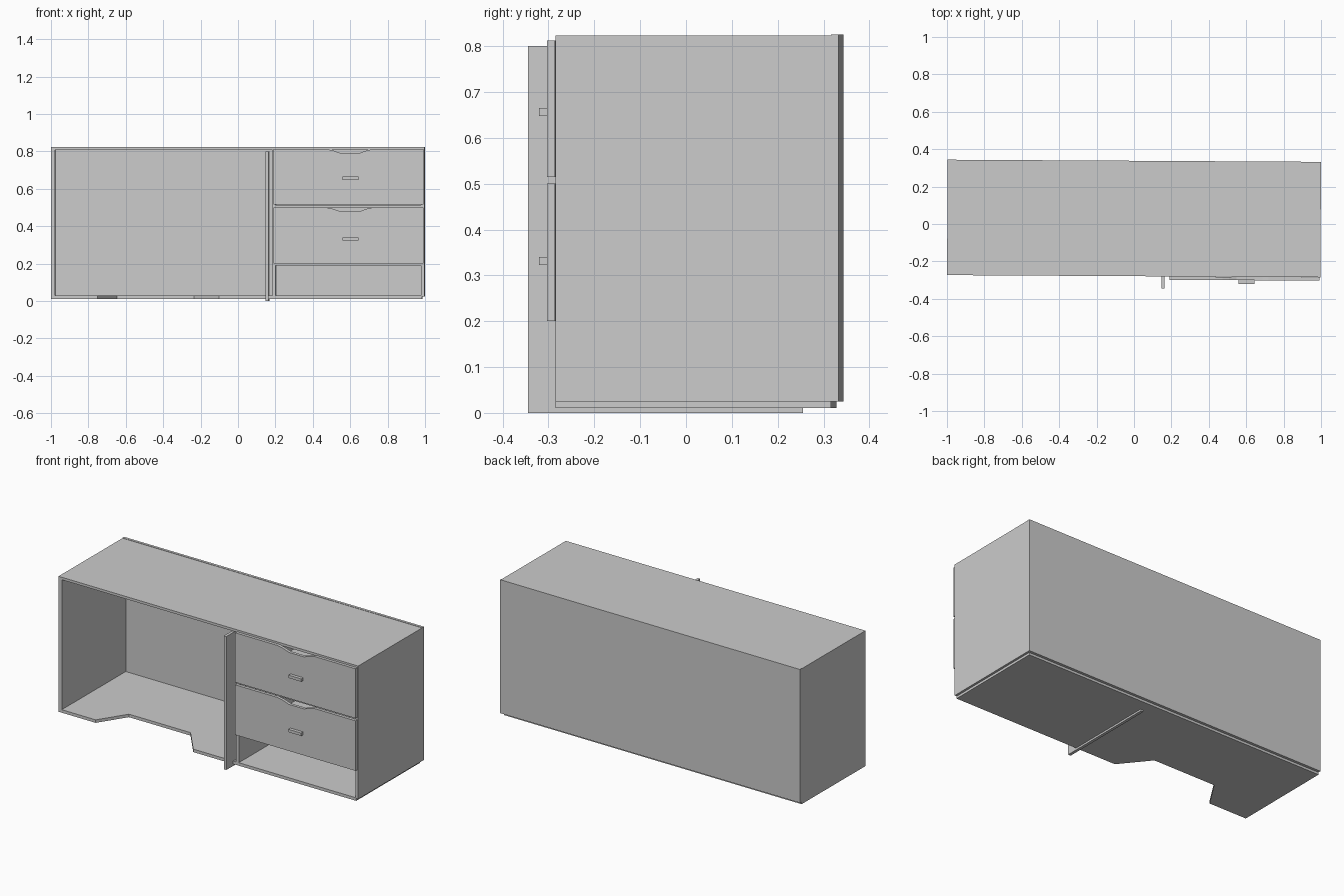
import bpy, bmesh

if "Cube" in bpy.data.objects:
    bpy.data.objects.remove(bpy.data.objects["Cube"])

TILT = -0.0058  # the whole cabinet sits very slightly turned


def finish(name, bm):
    bmesh.ops.recalc_face_normals(bm, faces=bm.faces)
    mesh = bpy.data.meshes.new(name)
    bm.to_mesh(mesh)
    bm.free()
    ob = bpy.data.objects.new(name, mesh)
    ob.rotation_euler.z = TILT
    bpy.context.collection.objects.link(ob)
    return ob


def extrude(name, outline, offset):
    """Extrude a closed outline of 3D points along an offset."""
    bm = bmesh.new()
    face = bm.faces.new([bm.verts.new(p) for p in outline])
    ext = bmesh.ops.extrude_face_region(bm, geom=[face])
    verts = [g for g in ext["geom"] if isinstance(g, bmesh.types.BMVert)]
    bmesh.ops.translate(bm, verts=verts, vec=offset)
    return finish(name, bm)


def box(name, x0, x1, y0, y1, z0, z1):
    return extrude(name, [(x0, y0, z0), (x1, y0, z0), (x1, y1, z0), (x0, y1, z0)],
                   (0, 0, z1 - z0))


W, FRONT, BACK = 0.998, -0.279, 0.338
INNER = 0.322  # front of the back panel

# Case
box("top_panel", -W, W, FRONT, INNER, 0.808, 0.823)
box("left_side", -W, -0.976, FRONT, INNER, 0.025, 0.808)
box("right_side", 0.979, W, FRONT, INNER, 0.025, 0.808)
box("back_panel", -W, W, INNER, BACK, 0.025, 0.825)

# Bottom with a knee cut-out in its front edge
floor_outline = [(-W, FRONT), (-0.75, FRONT), (-0.645, -0.115), (-0.235, -0.115),
                 (-0.10, FRONT), (0.985, FRONT), (0.985, INNER), (-W, INNER)]
extrude("bottom_panel", [(x, y, 0.011) for x, y in floor_outline], (0, 0, 0.018))

# Divider fin and drawer-side partition
box("divider", 0.149, 0.166, -0.344, 0.256, 0.0, 0.80)
box("drawer_partition", 0.185, 0.203, FRONT, INNER, 0.029, 0.808)

# Shelves carrying the drawers
for name, z0, z1 in (("lower_shelf", 0.19, 0.203), ("upper_shelf", 0.50, 0.514)):
    box(name, 0.203, 0.979, FRONT, INNER, z0, z1)

# Drawers: scooped front, handle and open tray
scoop = [(0.72, 0), (0.69, -0.007), (0.65, -0.021), (0.55, -0.021), (0.51, -0.007), (0.475, 0)]
for label, z0, z1, hz in (("lower", 0.20, 0.50, 0.323), ("upper", 0.515, 0.812, 0.648)):
    front = [(0.192, z0), (0.993, z0), (0.993, z1)]
    front += [(x, z1 + dz) for x, dz in scoop] + [(0.192, z1)]
    extrude(label + "_drawer_front", [(x, -0.297, z) for x, z in front], (0, 0.0175, 0))
    box(label + "_drawer_handle", 0.56, 0.645, -0.3165, -0.297, hz, hz + 0.017)
    t0, t1, rim = z0 + 0.006, z0 + 0.018, z1 - 0.05
    box(label + "_drawer_floor", 0.215, 0.967, FRONT, 0.30, t0, t1)
    for side, x in (("left", 0.215), ("right", 0.955)):
        box(f"{label}_drawer_{side}", x, x + 0.012, FRONT, 0.30, t1, rim)
    box(label + "_drawer_back", 0.227, 0.955, 0.288, 0.30, t1, rim)
